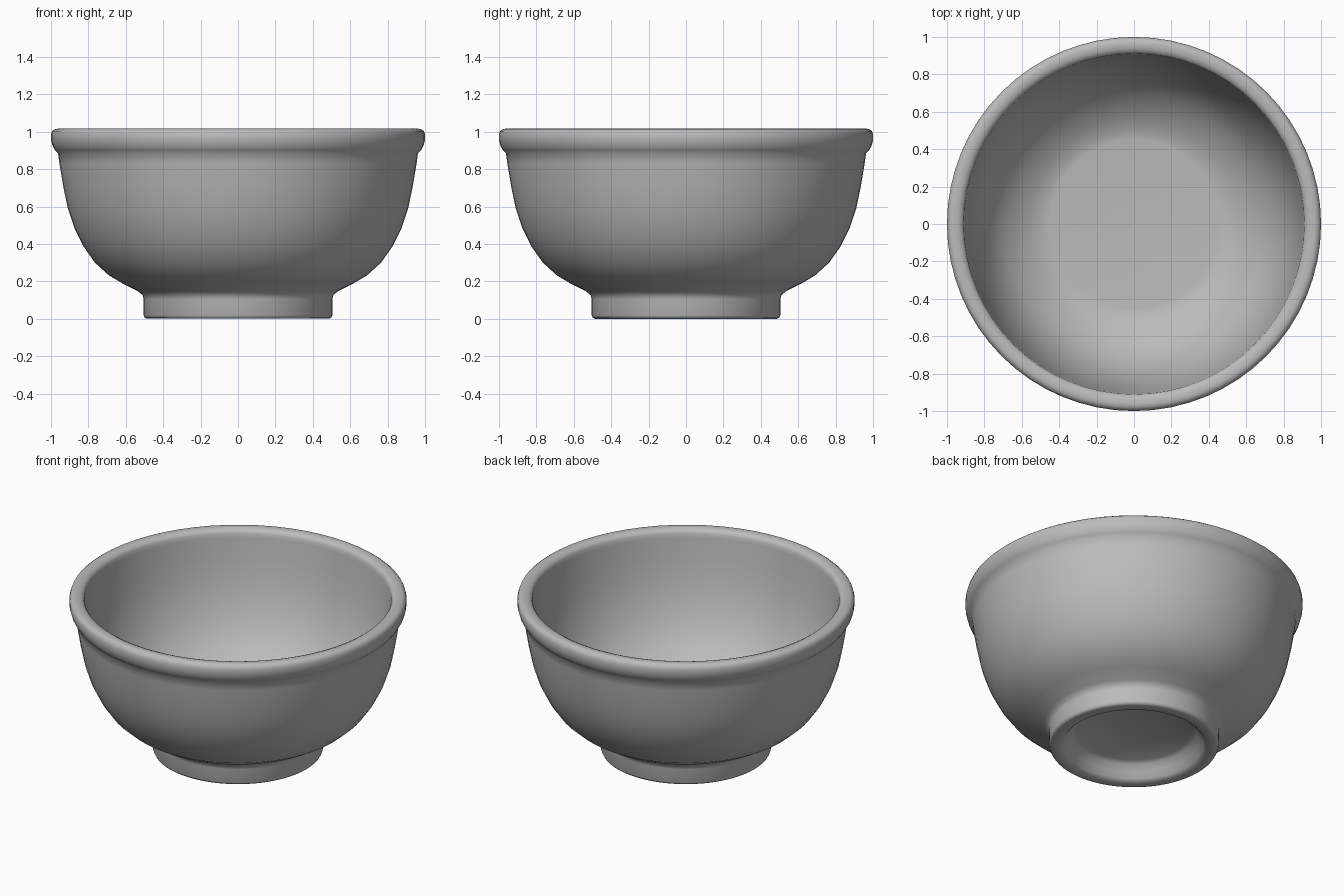
import bpy
import bmesh
import math

cube = bpy.data.objects.get("Cube")
if cube:
    bpy.data.objects.remove(cube, do_unlink=True)

SEGMENTS = 64

# Single grey glaze
glaze = bpy.data.materials.new("grey_glaze")
glaze.use_nodes = True
colour = (0.5, 0.5, 0.5, 1.0)
glaze.diffuse_color = colour
bsdf = next(n for n in glaze.node_tree.nodes if n.type == 'BSDF_PRINCIPLED')
bsdf.inputs["Base Color"].default_value = colour

# Closed half-section (radius, height), from the underside centre round to the inner floor
underside = [(0, 0.10), (0.34, 0.10), (0.365, 0.085), (0.39, 0.05), (0.415, 0.015), (0.43, 0.0)]
foot = [(0.485, 0.0), (0.498, 0.005), (0.504, 0.018), (0.504, 0.105), (0.51, 0.127), (0.535, 0.147)]
outer_wall = [(0.62, 0.19), (0.69, 0.232), (0.765, 0.30), (0.825, 0.385), (0.875, 0.485),
              (0.91, 0.59), (0.935, 0.71), (0.955, 0.83), (0.962, 0.885)]
rim = [(0.978, 0.90), (0.992, 0.925), (1.0, 0.955), (1.0, 0.985), (0.994, 1.003), (0.98, 1.013),
       (0.965, 1.016), (0.94, 1.014), (0.92, 1.005), (0.911, 0.99), (0.908, 0.965)]
inner_wall = [(0.895, 0.85), (0.873, 0.71), (0.845, 0.60), (0.808, 0.50), (0.762, 0.41),
              (0.705, 0.335), (0.63, 0.27), (0.56, 0.225), (0.49, 0.193)]
inner_floor = [(0.45, 0.188), (0, 0.188)]
profile = underside + foot + outer_wall + rim + inner_wall + inner_floor

# Turn the section around the upright axis
bm = bmesh.new()
verts = [bm.verts.new((r, 0, z)) for r, z in profile]
edges = [bm.edges.new(pair) for pair in zip(verts, verts[1:])]
bmesh.ops.spin(bm, geom=verts + edges, cent=(0, 0, 0), axis=(0, 0, 1),
               angle=2 * math.pi, steps=SEGMENTS, use_duplicate=False)
bmesh.ops.remove_doubles(bm, verts=bm.verts, dist=0.0005)
bmesh.ops.recalc_face_normals(bm, faces=bm.faces)

mesh = bpy.data.meshes.new("bowl")
bm.to_mesh(mesh)
bm.free()
mesh.materials.append(glaze)
bowl = bpy.data.objects.new("bowl", mesh)
bpy.context.collection.objects.link(bowl)

# Smooth glaze
bpy.ops.object.select_all(action='DESELECT')
bowl.select_set(True)
bpy.context.view_layer.objects.active = bowl
bpy.ops.object.shade_smooth_by_angle(angle=math.radians(60))
